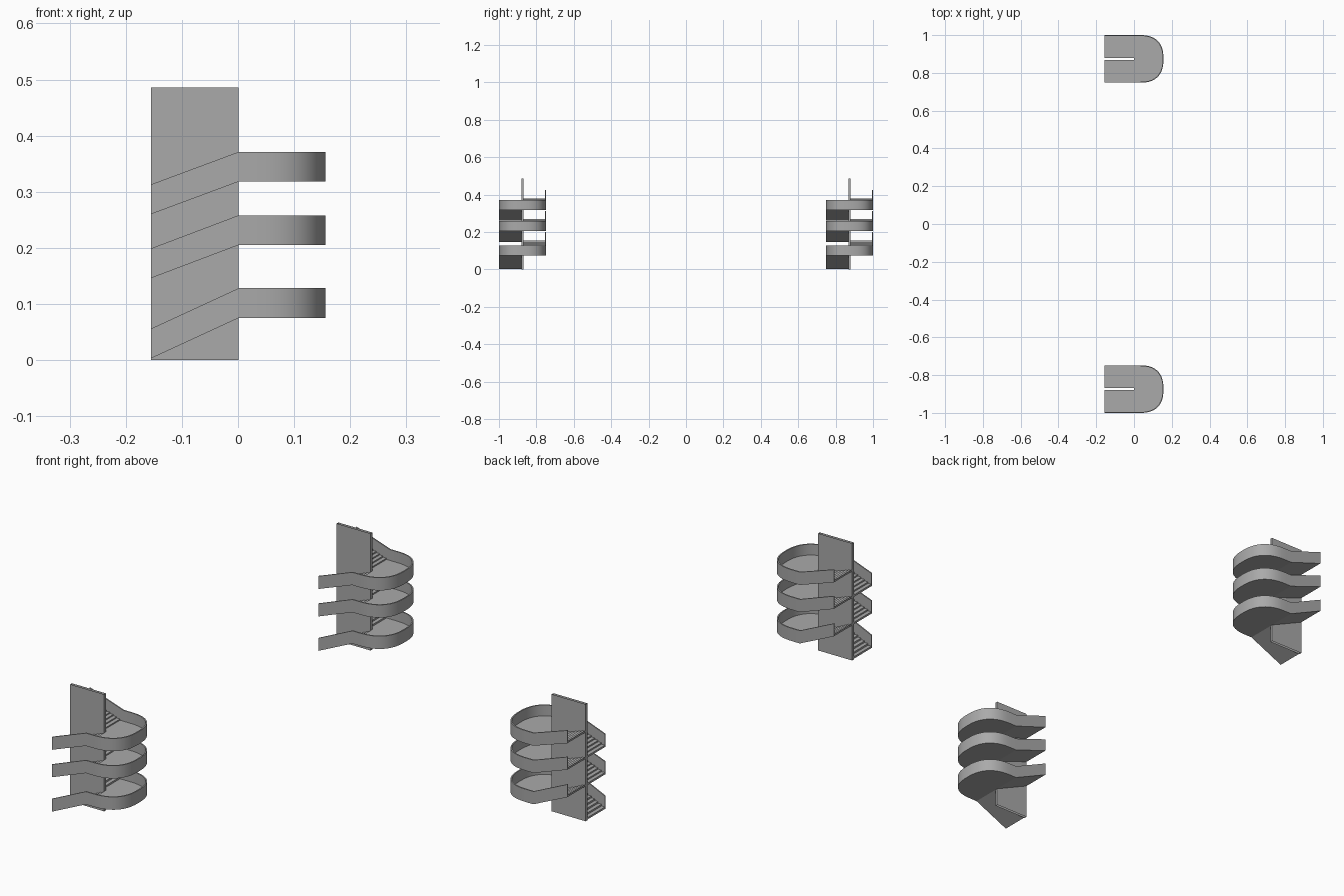
import bpy, bmesh, math

if "Cube" in bpy.data.objects:
    bpy.data.objects.remove(bpy.data.objects["Cube"])

XL, XB, XR = -0.155, 0.001, 0.156      # open end, start of landing, round end
HALF, WALL = 0.126, 0.0055             # half depth of stair, half wall thickness
SLAB, RAIL_H, RAIL_T, STEPS = 0.008, 0.053, 0.005, 10
LEVELS = [0.003, 0.075, 0.146, 0.205, 0.26, 0.318, 0.37]

concrete = bpy.data.materials.new("grey concrete")
concrete.diffuse_color = (0.4, 0.4, 0.4, 1)
concrete.use_nodes = True
concrete.node_tree.nodes["Principled BSDF"].inputs["Base Color"].default_value = concrete.diffuse_color


def make(name, bm, y, smooth=False):
    bmesh.ops.recalc_face_normals(bm, faces=bm.faces)
    me = bpy.data.meshes.new(name)
    bm.to_mesh(me)
    bm.free()
    me.materials.append(concrete)
    ob = bpy.data.objects.new(name, me)
    ob.location.y = y
    bpy.context.collection.objects.link(ob)
    if smooth:
        bpy.context.view_layer.objects.active = ob
        ob.select_set(True)
        bpy.ops.object.shade_smooth_by_angle(angle=math.radians(30))
        ob.select_set(False)


def prism(points, offset):
    bm = bmesh.new()
    face = bm.faces.new([bm.verts.new(p) for p in points])
    out = bmesh.ops.extrude_face_region(bm, geom=[face])
    verts = [v for v in out["geom"] if isinstance(v, bmesh.types.BMVert)]
    bmesh.ops.translate(bm, verts=verts, vec=offset)
    return bm


def round_end(inset=0.0, n=32):
    """Squarish rounded outline of the landing, front to back."""
    cx, pts = 0.03, []
    for i in range(n + 1):
        a = -math.pi / 2 + math.pi * i / n
        c, s = max(math.cos(a), 0), math.sin(a)
        pts.append((cx + (XR - cx - inset) * c ** 0.8,
                    math.copysign((HALF - inset) * abs(s) ** 0.8, s)))
    return [(XB, -HALF + inset)] + pts + [(XB, HALF - inset)]


def flight(xa, za, xb, zb, side):
    """Stepped top with a straight sloping soffit."""
    pts = [(xa, za), (xb, zb), (xb, zb + SLAB)]
    rise, run = (zb - za) / STEPS, (xb - xa) / STEPS
    for i in reversed(range(STEPS)):
        z = za + SLAB + rise * i
        pts += [(xa + run * (i + 1), z), (xa + run * i, z)]
    y0, y1 = side * WALL, side * (HALF - RAIL_T / 2)
    return prism([(x, y0, z) for x, z in pts], (0, y1 - y0, 0))


def parapet(z0, z1, z2):
    """Thin wall following the outer edge of two flights and a landing."""
    def path(inset):
        mid = [(x, y, z1) for x, y in round_end(inset)]
        return [(XL, -HALF + inset, z0)] + mid + [(XL, HALF - inset, z2)]
    bm = bmesh.new()
    rings = []
    for a, b in zip(path(0), path(RAIL_T)):
        rings.append([bm.verts.new((p[0], p[1], p[2] + h))
                      for p, h in ((a, 0), (a, RAIL_H), (b, RAIL_H), (b, 0))])
    for r, s in zip(rings, rings[1:]):
        for k in range(4):
            m = (k + 1) % 4
            bm.faces.new((r[k], r[m], s[m], s[k]))
    bm.faces.new(rings[0])
    bm.faces.new(rings[-1])
    return bm


for place, y in (("front", -1 + HALF), ("back", 1 - HALF)):
    # central wall: a hollow shell, open at top and bottom
    bm = prism([(XL, -WALL, 0), (XB, -WALL, 0), (XB, WALL, 0), (XL, WALL, 0)], (0, 0, 0.486))
    bm.normal_update()
    caps = [f for f in bm.faces if abs(f.normal.z) > 0.5]
    bmesh.ops.delete(bm, geom=caps, context='FACES_ONLY')
    make(f"{place}_central_wall", bm, y)

    for k in range(3):
        z0, z1, z2 = LEVELS[2 * k:2 * k + 3]
        make(f"{place}_lower_flight_{k + 1}", flight(XL, z0, XB, z1, -1), y)
        make(f"{place}_upper_flight_{k + 1}", flight(XB, z1, XL, z2, 1), y)
        outline = [(px, py, z1) for px, py in round_end(RAIL_T / 2)]
        make(f"{place}_landing_{k + 1}", prism(outline, (0, 0, SLAB)), y)
        make(f"{place}_parapet_{k + 1}", parapet(z0, z1, z2), y, smooth=True)
